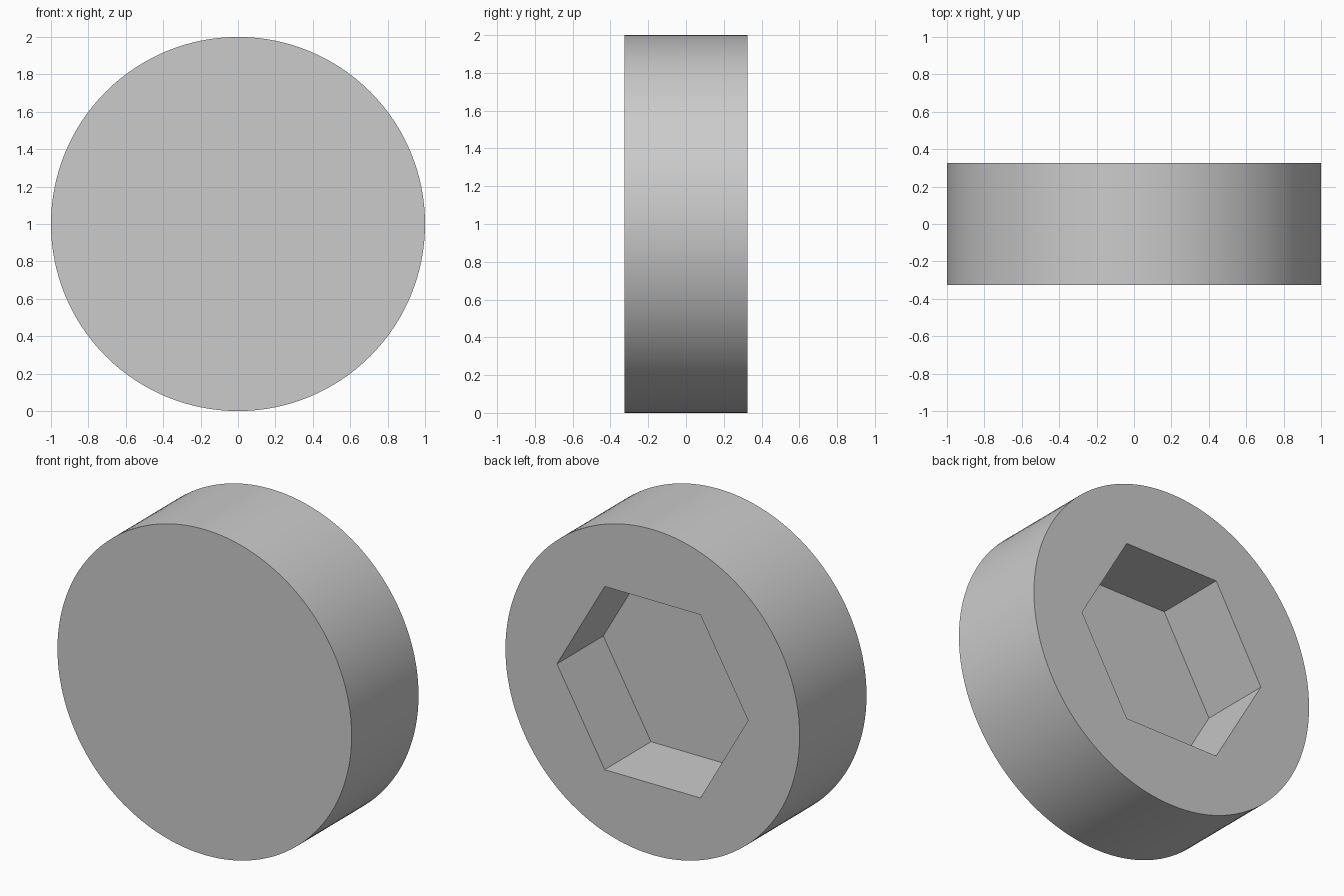
import bpy
import bmesh
from math import cos, sin, tau, radians

if "Cube" in bpy.data.objects:
    bpy.data.objects.remove(bpy.data.objects["Cube"], do_unlink=True)

RADIUS, HALF_DEPTH = 1.0, 0.325
HEX_RADIUS, HEX_DEPTH = 0.65, 0.45

grey = bpy.data.materials.new("plain grey")
grey.use_nodes = True
colour = (0.6, 0.6, 0.6, 1)
grey.diffuse_color = colour
grey.node_tree.nodes["Principled BSDF"].inputs["Base Color"].default_value = colour


def prism(name, sides, radius, y0, y1):
    """Regular prism along y, centred at z = RADIUS, with a corner on +x."""
    bm = bmesh.new()
    ring = [bm.verts.new((radius * cos(tau * i / sides), y0,
                          RADIUS + radius * sin(tau * i / sides)))
            for i in range(sides)]
    base = bm.faces.new(ring)
    cap = bmesh.ops.extrude_face_region(bm, geom=[base], use_keep_orig=True)
    moved = [g for g in cap["geom"] if isinstance(g, bmesh.types.BMVert)]
    bmesh.ops.translate(bm, verts=moved, vec=(0, y1 - y0, 0))
    bmesh.ops.recalc_face_normals(bm, faces=bm.faces)
    mesh = bpy.data.meshes.new(name)
    bm.to_mesh(mesh)
    bm.free()
    mesh.materials.append(grey)
    obj = bpy.data.objects.new(name, mesh)
    bpy.context.collection.objects.link(obj)
    return obj


# Round body and the six-sided blind socket cut into its back
body = prism("round_body", 128, RADIUS, -HALF_DEPTH, HALF_DEPTH)
cutter = prism("socket_cutter", 6, HEX_RADIUS, HALF_DEPTH - HEX_DEPTH, HALF_DEPTH + 0.2)
cutter.hide_render = True

cut = body.modifiers.new("hex socket", "BOOLEAN")
cut.operation = "DIFFERENCE"
cut.solver = "EXACT"
cut.object = cutter

bpy.ops.object.select_all(action="DESELECT")
body.select_set(True)
bpy.context.view_layer.objects.active = body
bpy.ops.object.modifier_apply(modifier=cut.name)
bpy.data.objects.remove(cutter, do_unlink=True)

# Smooth rim with crisp edges
bpy.ops.object.shade_smooth_by_angle(angle=radians(30))
